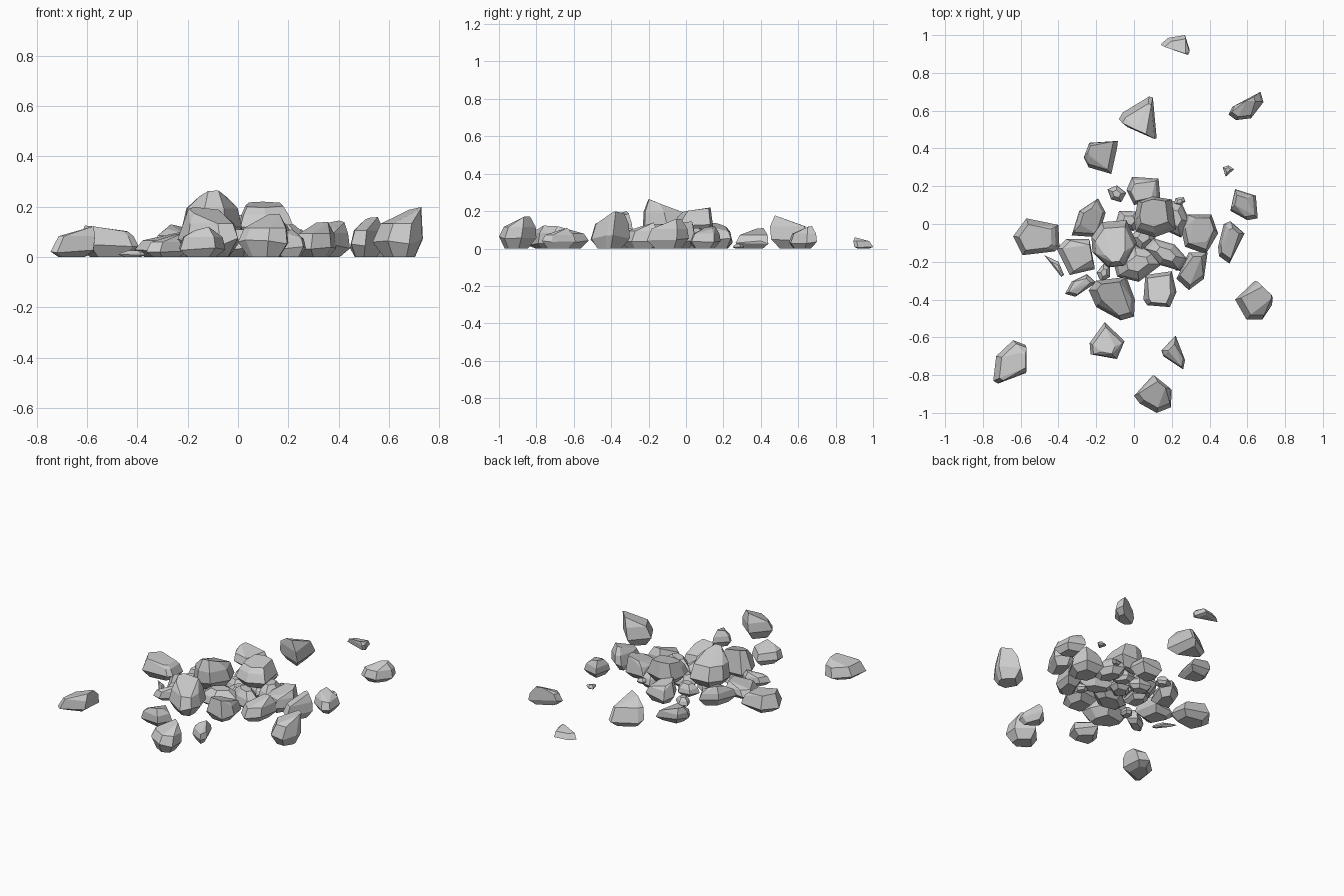
import bpy, bmesh, random
from math import sin, cos, pi, radians
from mathutils import Vector

random.seed(7)


def stone(name, outline, h, lean=(0, 0), z0=0.0, top=0.45, foot=0.62, belly=0.36, drop=0.14):
    """Chipped stone: hull of a small foot, a wide belly and a leaning, tilted top facet."""
    n = len(outline)
    c = sum((Vector(p) for p in outline), Vector((0, 0))) / n
    lean = Vector(lean)
    bm = bmesh.new()
    for p in outline:
        d = Vector(p) - c
        rings = ((foot, 0, 0), (1, belly * random.uniform(0.6, 1.1), 0),
                 (0.85, 0.66, 0.4), (top, 1, 1))
        for s, t, l in rings:
            q = c + d * s + lean * l
            z = t * h
            if t == 1:  # tilt the top facet, falling away from the lean
                tilt = d.normalized().dot(lean.normalized()) if lean.length else 1
                z -= h * drop * (1 - tilt)
            bm.verts.new((q.x, q.y, z0 + z))
    out = bmesh.ops.convex_hull(bm, input=bm.verts)
    junk = [v for v in out["geom_interior"] + out["geom_unused"] if isinstance(v, bmesh.types.BMVert)]
    bmesh.ops.delete(bm, geom=list(set(junk)), context='VERTS')
    bmesh.ops.dissolve_limit(bm, angle_limit=radians(12), verts=bm.verts, edges=bm.edges)
    bmesh.ops.recalc_face_normals(bm, faces=bm.faces)
    me = bpy.data.meshes.new(name)
    bm.to_mesh(me)
    bm.free()
    bpy.context.collection.objects.link(bpy.data.objects.new(name, me))


def chunk(name, x, y, lx, ly, h, yaw=0, sides=6, **kw):
    """Stone with an irregular oval outline of full size lx by ly, turned by yaw degrees."""
    a = radians(yaw)
    pts = []
    for i in range(sides):
        t = 2 * pi * (i + random.uniform(0.35, 0.65)) / sides
        u, v = lx * 0.56 * cos(t), ly * 0.56 * sin(t)
        pts.append((x + u * cos(a) - v * sin(a), y + u * sin(a) + v * cos(a)))
    stone(name, pts, h, **kw)


# scattered outer stones
stone("far_back_chip", [(.14, .95), (.18, .985), (.27, 1), (.295, .92), (.285, .9), (.24, .92)], .06, (.02, -.03), top=.3, belly=.15)
stone("back_right_stone", [(.5, .58), (.52, .62), (.58, .655), (.67, .7), (.685, .645), (.62, .56), (.54, .55)], .12, (.01, .02))
stone("back_wedge", [(-.08, .555), (-.06, .59), (.08, .675), (.1, .67), (.12, .455), (-.05, .53)], .18, (.01, -.06), top=.35, belly=.25)
stone("back_left_stone", [(-.265, .35), (-.235, .43), (-.085, .44), (-.09, .4), (-.12, .265), (-.24, .3)], .11, (-.03, .02))
stone("right_pebble", [(.47, .3), (.5, .31), (.53, .29), (.485, .25)], .025)
stone("right_stone", [(.51, .07), (.535, .185), (.645, .15), (.655, .03), (.6, .02)], .12, (-.02, .02))
stone("right_slab", [(.445, -.12), (.475, 0), (.51, .015), (.585, -.05), (.505, -.21), (.45, -.17)], .16, (.02, .02))
stone("front_right_boulder", [(-.105 + .64, -.4), (.64, -.3), (.735, -.39), (.73, -.43), (.68, -.505), (.595, -.505)], .2, (.035, .03), top=.5)
stone("front_left_boulder", [(-.745, -.83), (-.73, -.7), (-.64, -.615), (-.575, -.64), (-.575, -.79), (-.72, -.845)], .125, (.05, 0), belly=.2)
stone("front_mid_stone", [(-.235, -.63), (-.155, -.52), (-.05, -.62), (-.09, -.715), (-.23, -.69)], .12, (.01, -.02), top=.4)
stone("front_shard", [(.145, -.67), (.22, -.59), (.27, -.72), (.26, -.77), (.155, -.7)], .11, (0, .01))
stone("front_boulder", [(0, -.91), (.1, -.8), (.2, -.88), (.195, -.97), (.12, -1), (.03, -.95)], .175, (.02, .035), top=.42)

# edge of the pile
stone("left_block", [(-.64, -.065), (-.57, .03), (-.4, -.005), (-.395, -.12), (-.42, -.145), (-.59, -.165)], .125, (-.01, 0), top=.7, drop=.1)
stone("left_sliver", [(-.475, -.165), (-.4, -.2), (-.37, -.27), (-.385, -.28)], .025)
stone("left_front_wedge", [(-.365, -.37), (-.33, -.305), (-.25, -.265), (-.2, -.31), (-.31, -.385)], .09, (.02, .01))
stone("pile_front_boulder", [(-.24, -.35), (-.2, -.3), (-.04, -.28), (.005, -.4), (0, -.49), (-.07, -.51), (-.2, -.44)], .2, (-.01, .02), top=.6)
stone("left_inner_stone", [(-.33, -.06), (-.29, .07), (-.19, .135), (-.15, .06), (-.19, -.07)], .13, (-.01, .01))
stone("left_low_stone", [(-.41, -.13), (-.36, -.08), (-.24, -.08), (-.21, -.24), (-.34, -.27)], .1, (.04, .01), top=.5)

# blocks making up the middle
stone("crown_stone", [(-.225, -.07), (-.17, .01), (-.04, .02), (.015, -.1), (-.05, -.22), (-.14, -.23), (-.22, -.15)],
      .21, (.01, -.04), .055, top=.45)
stone("crown_block", [(0, .02), (.02, .12), (.1, .145), (.2, .13), (.22, -.03), (.11, -.07), (.01, -.04)],
      .15, (0, .02), .07, top=.68, drop=.08)
stone("back_block", [(-.04, .18), (-.01, .25), (.13, .24), (.14, .13), (0, .1)], .14, (-.01, -.01), top=.6)
stone("right_block", [(.25, -.03), (.28, .05), (.41, .05), (.445, -.05), (.38, -.16), (.27, -.12)], .145, (.02, .02), top=.6)
stone("right_front_stone", [(.225, -.29), (.29, -.15), (.39, -.15), (.37, -.29), (.29, -.35)], .14, (.01, .03))
stone("front_block", [(.05, -.4), (.06, -.27), (.2, -.25), (.225, -.36), (.19, -.44), (.07, -.43)], .15, (0, -.01), top=.65)
chunk("inner_slab", .17, -.16, .23, .12, .11, -30, 6, z0=.02)
chunk("inner_front_stone", .02, -.21, .24, .17, .11, 15, 6)
chunk("inner_right_stone", .22, .03, .13, .19, .11, 20, 6)

# small chips in the gaps
for i, (x, y, s) in enumerate([(-.09, .16, .1), (.24, .12, .06), (-.16, -.26, .09), (.24, -.21, .09),
                               (-.03, .02, .14), (.05, -.07, .15), (-.1, -.1, .16), (.12, .04, .13)]):
    chunk(f"gap_chip_{i + 1}", x, y, s, s * .75, s * .55, -30 + 50 * i, 5, z0=.04 if i == 1 else 0)
